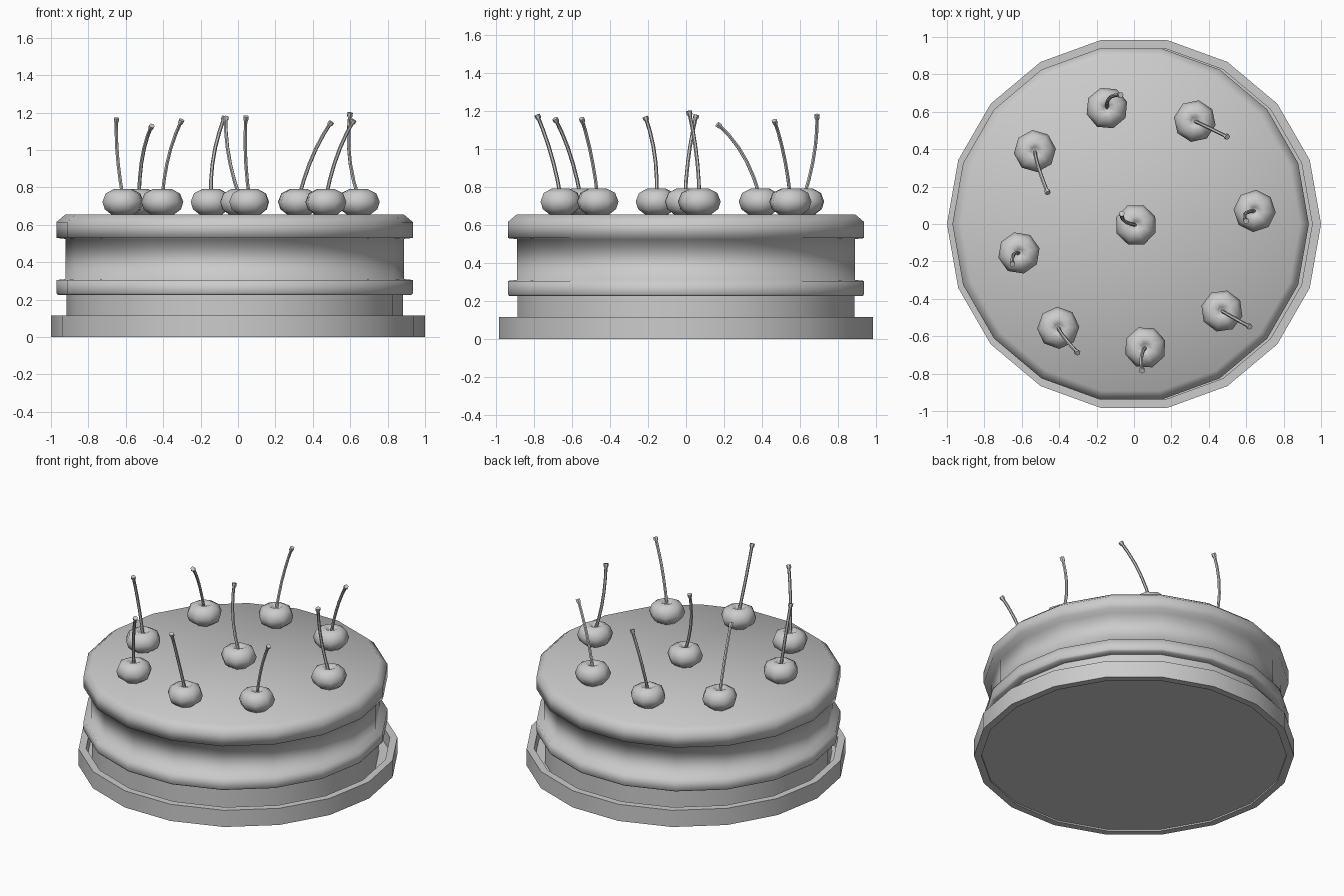
import bpy, bmesh, math
from mathutils import Vector

cube = bpy.data.objects.get("Cube")
if cube:
    bpy.data.objects.remove(cube, do_unlink=True)

grey = bpy.data.materials.new("plain grey")
grey.use_nodes = True
colour = (0.6, 0.6, 0.6, 1)
grey.diffuse_color = colour
grey.node_tree.nodes["Principled BSDF"].inputs["Base Color"].default_value = colour


def finish(obj, angle):
    """Give the object its material and smooth edges flatter than the angle."""
    obj.data.materials.append(grey)
    bpy.ops.object.select_all(action="DESELECT")
    obj.select_set(True)
    bpy.context.view_layer.objects.active = obj
    bpy.ops.object.shade_smooth_by_angle(angle=math.radians(angle))


def lathe(name, profile, sides, location, angle, turn=0.0):
    """Spin a (radius, height) profile around z; radius 0 makes a pole."""
    bm = bmesh.new()
    rings = []
    for r, z in profile:
        count = sides if r > 0 else 1
        rings.append([bm.verts.new((r * math.cos(math.tau * i / sides),
                                    r * math.sin(math.tau * i / sides), z))
                      for i in range(count)])
    for low, high in zip(rings, rings[1:]):
        for i in range(sides):
            j = (i + 1) % sides
            if len(low) == 1:
                bm.faces.new((low[0], high[j], high[i]))
            elif len(high) == 1:
                bm.faces.new((low[i], low[j], high[0]))
            else:
                bm.faces.new((low[i], low[j], high[j], high[i]))
    bmesh.ops.recalc_face_normals(bm, faces=bm.faces)
    mesh = bpy.data.meshes.new(name)
    bm.to_mesh(mesh)
    bm.free()
    obj = bpy.data.objects.new(name, mesh)
    obj.location = location
    obj.rotation_euler.z = turn
    bpy.context.collection.objects.link(obj)
    finish(obj, angle)
    return obj


def stem(name, base, mid, tip):
    """Thin bent tube with a slightly thicker end."""
    base, mid, tip = Vector(base), Vector(mid), Vector(tip)
    curve = bpy.data.curves.new(name, "CURVE")
    curve.dimensions = "3D"
    curve.bevel_depth = 0.011
    curve.bevel_resolution = 1
    curve.use_fill_caps = True
    path = []
    for t in (0, 0.2, 0.4, 0.6, 0.8, 0.94, 0.96, 1):
        # quadratic path through the middle point
        control = 2 * mid - (base + tip) / 2
        path.append((base * (1 - t) ** 2 + control * 2 * t * (1 - t) + tip * t * t,
                     1.4 if t > 0.95 else 0.9))
    spline = curve.splines.new("POLY")
    spline.points.add(len(path) - 1)
    for point, (co, radius) in zip(spline.points, path):
        point.co = (*co, 1)
        point.radius = radius
    obj = bpy.data.objects.new(name, curve)
    bpy.context.collection.objects.link(obj)
    bpy.ops.object.select_all(action="DESELECT")
    obj.select_set(True)
    bpy.context.view_layer.objects.active = obj
    bpy.ops.object.convert(target="MESH")
    finish(bpy.context.object, 50)


# Tray with a raised rim and a thin floor
SIDES = 18
lathe("tray", [(0, 0.01), (0.953, 0.01), (0.953, 0), (1, 0), (1, 0.115),
               (0.953, 0.115), (0.953, 0.02), (0, 0.02)], SIDES, (0, 0, 0), 30)

# Cake, sitting a little off the tray's centre
CAKE = (-0.018, 0, 0)
lathe("lower_layer", [(0, 0.02), (0.9, 0.02), (0.9, 0.24), (0, 0.24)], SIDES, CAKE, 30)
lathe("cake_and_icing", [(0, 0.225), (0.9, 0.225), (0.945, 0.225), (0.953, 0.235),
                         (0.953, 0.305), (0.905, 0.31), (0.905, 0.525),
                         (0.953, 0.53), (0.953, 0.615), (0.905, 0.655),
                         (0, 0.655)], SIDES, CAKE, 100)

# Cherries: position, stem middle and stem tip in plan, tip height
cherries = [
    ((-0.145, 0.62), (-0.13, 0.675), (-0.07, 0.69), 1.18),
    ((0.325, 0.55), (0.4, 0.515), (0.5, 0.465), 1.15),
    ((-0.53, 0.39), (-0.51, 0.3), (-0.46, 0.165), 1.13),
    ((0.01, -0.005), (-0.05, 0.015), (-0.065, 0.055), 1.18),
    ((0.645, 0.07), (0.595, 0.055), (0.6, 0.015), 1.2),
    ((-0.615, -0.155), (-0.645, -0.165), (-0.65, -0.215), 1.17),
    ((0.47, -0.465), (0.53, -0.5), (0.62, -0.55), 1.16),
    ((-0.405, -0.555), (-0.37, -0.61), (-0.3, -0.69), 1.16),
    ((0.06, -0.66), (0.04, -0.71), (0.043, -0.785), 1.18),
]
TOP = 0.655
fruit = [(0, 0), (0.06, 0), (0.1, 0.03), (0.113, 0.07), (0.095, 0.115),
         (0.05, 0.138), (0.02, 0.125), (0, 0.1)]
for n, (spot, mid, tip, height) in enumerate(cherries, 1):
    lathe(f"cherry_{n}", fruit, 8, (*spot, TOP - 0.002), 100, n * 0.3)
    stem(f"stem_{n}", (*spot, TOP + 0.09), (*mid, 0.97), (*tip, height))
